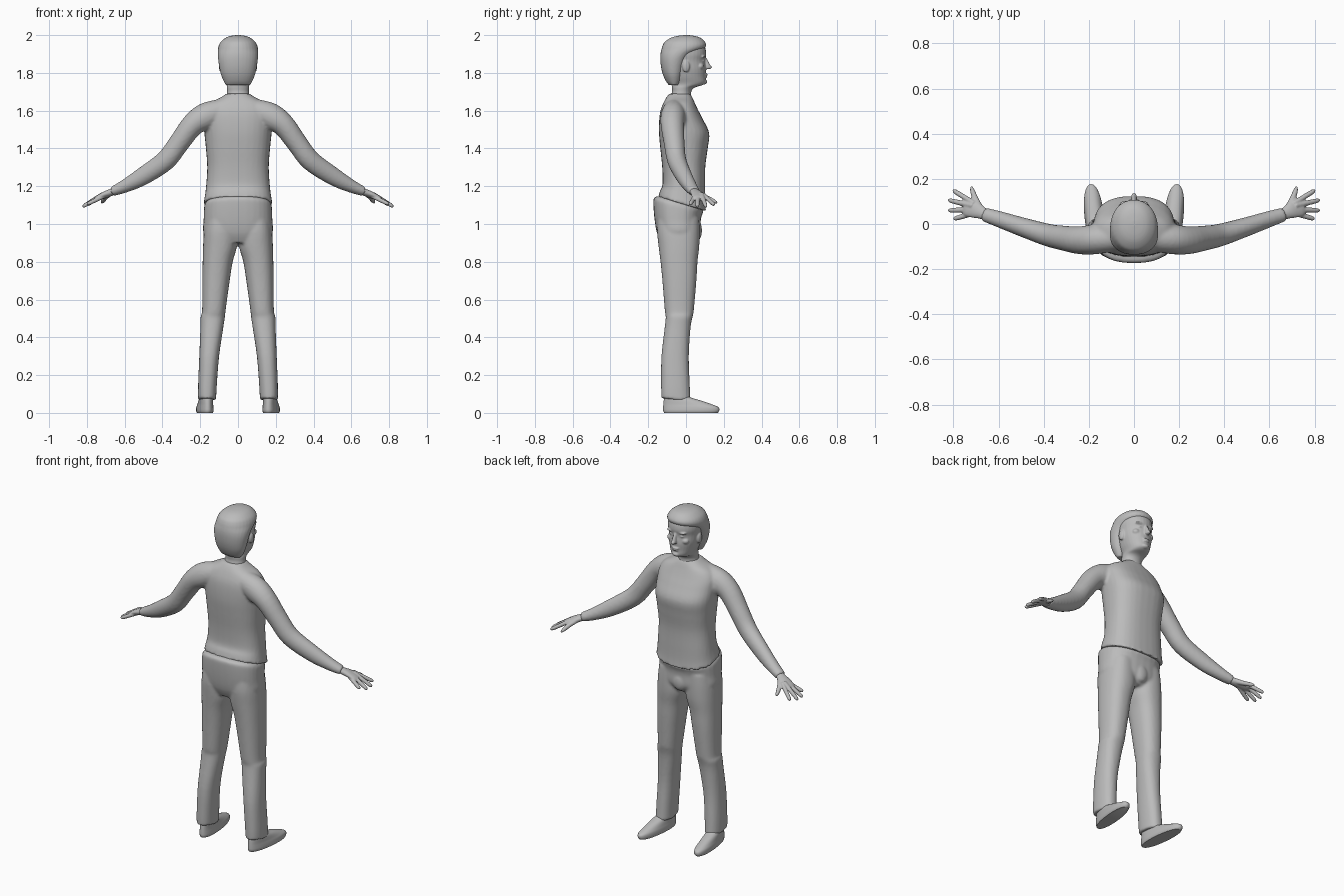
import bpy, bmesh, math
from mathutils import Vector, Matrix

grey = bpy.data.materials.new("plain_grey")
grey.diffuse_color = (0.5, 0.5, 0.5, 1)


def smooth_rows(rows, k=4):
    """Catmull-Rom interpolation of section rows."""
    out = []
    for i in range(len(rows) - 1):
        a, b, c, d = (rows[max(i - 1, 0)], rows[i], rows[i + 1], rows[min(i + 2, len(rows) - 1)])
        for s in range(k):
            t = s / k
            out.append([0.5 * (2 * q + (r - p) * t + (2 * p - 5 * q + 4 * r - u) * t * t
                               + (3 * q - p - 3 * r + u) * t ** 3)
                        for p, q, r, u in zip(a, b, c, d)])
    return out + [list(rows[-1])]


def oval(n, p):
    """Unit superellipse points."""
    pts = []
    for i in range(n):
        c, s = math.cos(2 * math.pi * i / n), math.sin(2 * math.pi * i / n)
        pts.append((math.copysign(abs(c) ** (2 / p), c), math.copysign(abs(s) ** (2 / p), s)))
    return pts


def skin_rings(bm, rings):
    vs = [[bm.verts.new(co) for co in r] for r in rings]
    n = len(vs[0])
    for a, b in zip(vs, vs[1:]):
        for i in range(n):
            bm.faces.new((a[i], a[(i + 1) % n], b[(i + 1) % n], b[i]))
    bm.faces.new(vs[0][::-1])
    bm.faces.new(vs[-1])


def loft(bm, rows, side=1, p=2.2, shear=0, n=32):
    """Level sections: z, x min, x max, y min, y max, tilt."""
    rings = []
    for z, x0, x1, y0, y1, tilt in smooth_rows(rows):
        cx, cy, rx, ry = (x0 + x1) / 2, (y0 + y1) / 2, (x1 - x0) / 2, (y1 - y0) / 2
        ring = []
        for u, v in oval(n, p):
            y = cy + ry * v
            ring.append((side * (cx + rx * u + shear * y), y, z + tilt * y))
        rings.append(ring)
    skin_rings(bm, rings)


def body(rows):
    """Symmetric level sections: z, half width, y min, y max, optional tilt."""
    return [(r[0], -r[1], r[1], r[2], r[3], r[4] if len(r) > 4 else 0) for r in rows]


def tube(bm, rows, side=1, n=20):
    """Sections across a path: x, y, z, upright radius, flat radius."""
    rows = smooth_rows(rows)
    rings = []
    for i, r in enumerate(rows):
        t = (Vector(rows[min(i + 1, len(rows) - 1)][:3]) - Vector(rows[max(i - 1, 0)][:3])).normalized()
        flat = t.cross(Vector((0, 0, 1))).normalized()
        up = flat.cross(t)
        ring = [Vector(r[:3]) + flat * u * r[4] + up * v * r[3] for u, v in oval(n, 2)]
        rings.append([(side * c.x, c.y, c.z) for c in ring])
    skin_rings(bm, rings)


def blob(bm, loc, size):
    bmesh.ops.create_uvsphere(bm, u_segments=20, v_segments=12, radius=1,
                              matrix=Matrix.Translation(loc) @ Matrix.Diagonal((*size, 1)))


def finish(bm, name, voxel=0, smooth=4):
    """Make the object; a voxel size fuses overlapping pieces into one skin."""
    bmesh.ops.recalc_face_normals(bm, faces=bm.faces)
    me = bpy.data.meshes.new(name)
    bm.to_mesh(me)
    bm.free()
    ob = bpy.data.objects.new(name, me)
    bpy.context.collection.objects.link(ob)
    me.materials.append(grey)
    if voxel:
        m = ob.modifiers.new("fuse", 'REMESH')
        m.mode, m.voxel_size, m.use_smooth_shade = 'VOXEL', voxel, True
        s = ob.modifiers.new("soften", 'SMOOTH')
        s.factor, s.iterations = 0.5, smooth
    else:
        bpy.context.view_layer.objects.active = ob
        ob.select_set(True)
        bpy.ops.object.shade_smooth_by_angle(angle=math.radians(50))
        ob.select_set(False)
    return ob


# Shirt with sleeves
bm = bmesh.new()
loft(bm, body([(1.10, .183, -.147, .106, -.3), (1.14, .176, -.138, .102, -.25),
               (1.20, .169, -.124, .101, -.1), (1.30, .163, -.126, .102), (1.40, .170, -.136, .115),
               (1.48, .178, -.143, .123), (1.55, .182, -.142, .092), (1.60, .178, -.135, .066),
               (1.64, .150, -.120, .047), (1.67, .092, -.104, .034), (1.69, .062, -.088, .022)]), p=2.5)
for s in (1, -1):
    tube(bm, [(.08, -.06, 1.605, .06, .06), (.17, -.068, 1.57, .072, .066), (.24, -.072, 1.525, .061, .062),
              (.315, -.062, 1.425, .055, .055), (.385, -.048, 1.335, .054, .050),
              (.505, -.010, 1.252, .048, .042), (.60, .022, 1.20, .035, .036),
              (.665, .043, 1.172, .025, .031)], s)
finish(bm, "shirt", 0.008)

# Trousers: pelvis, fly and two legs
bm = bmesh.new()
loft(bm, body([(.90, .135, -.13, .045), (.95, .182, -.153, .075), (1.02, .182, -.166, .078),
               (1.075, .180, -.173, .088, -.2), (1.09, .176, -.168, .092, -.3),
               (1.108, .165, -.135, .088, -.3)]), p=2.4)
blob(bm, (0, .058, .965), (.045, .027, .055))
for s in (1, -1):
    loft(bm, [(.065, .116, .212, -.130, .024, -.1), (.15, .112, .211, -.132, .020, 0),
              (.30, .100, .205, -.130, .015, 0), (.45, .078, .199, -.113, .024, 0),
              (.51, .069, .198, -.107, .035, 0), (.54, .066, .190, -.112, .041, 0),
              (.70, .044, .189, -.125, .055, 0), (.80, .028, .187, -.135, .061, 0),
              (.88, .006, .185, -.145, .070, 0), (.96, .004, .180, -.153, .072, 0),
              (1.03, .01, .170, -.150, .070, 0)], s, p=2.3)
finish(bm, "trousers", 0.008)

# Hands with four fingers and a thumb
bm = bmesh.new()
fingers = [((.735, .108, 1.140), (.802, .150, 1.100)), ((.745, .088, 1.140), (.823, .106, 1.091)),
           ((.742, .063, 1.139), (.823, .060, 1.091)), ((.730, .042, 1.138), (.800, .022, 1.104))]
for s in (1, -1):
    tube(bm, [(.63, .031, 1.186, .02, .024), (.665, .045, 1.170, .019, .026),
              (.70, .062, 1.156, .018, .037), (.735, .074, 1.141, .014, .041),
              (.752, .078, 1.134, .010, .034)], s)
    for a, b in fingers:
        a, b = Vector(a), Vector(b)
        pts = [a + (b - a) * t for t in (-.4, .4, .85, 1)]
        tube(bm, [(*q, r, r) for q, r in zip(pts, (.012, .0115, .010, .005))], s, 12)
    tube(bm, [(.675, .060, 1.163, .014, .016), (.700, .105, 1.142, .013, .014),
              (.715, .145, 1.122, .011, .011), (.720, .166, 1.112, .005, .005)], s, 12)
finish(bm, "hands", 0.004, 3)

# Head and neck with facial features
bm = bmesh.new()
loft(bm, body([(1.60, .068, -.09, .00), (1.66, .064, -.085, .026), (1.70, .058, -.074, .028),
               (1.722, .059, -.075, .045), (1.735, .060, -.076, .086), (1.75, .064, -.08, .104),
               (1.78, .075, -.09, .104), (1.82, .085, -.10, .106), (1.865, .090, -.11, .101),
               (1.90, .094, -.115, .107), (1.94, .090, -.11, .099), (1.97, .068, -.08, .072),
               (1.985, .03, -.03, .03)]), p=2.1)
tube(bm, [(0, .092, 1.885, .010, .009), (0, .106, 1.86, .012, .010),
          (0, .114, 1.835, .014, .014), (0, .112, 1.822, .009, .014)])
blob(bm, (0, .117, 1.830), (.013, .021, .011))
blob(bm, (0, .099, 1.792), (.026, .016, .006))
blob(bm, (0, .098, 1.780), (.022, .016, .006))
blob(bm, (0, .093, 1.752), (.024, .020, .014))
for s in (1, -1):
    blob(bm, (s * .036, .089, 1.886), (.027, .015, .008))
    blob(bm, (s * .034, .088, 1.864), (.014, .011, .006))
    blob(bm, (s * .046, .075, 1.835), (.024, .020, .018))
    blob(bm, (s * .090, .000, 1.835), (.011, .020, .032))
finish(bm, "head", 0.004, 4)

# Hair, swept over the forehead
bm = bmesh.new()
loft(bm, body([(1.735, .064, -.090, -.035), (1.755, .075, -.106, -.022), (1.79, .090, -.122, -.010),
               (1.83, .099, -.132, .002), (1.87, .105, -.136, .020), (1.90, .107, -.135, .050),
               (1.925, .106, -.130, .093), (1.945, .102, -.124, .107), (1.965, .091, -.112, .100),
               (1.985, .067, -.082, .078), (1.995, .042, -.050, .050), (2.0, .012, -.01, .015)]), p=2.1)
finish(bm, "hair", 0.005, 3)

# Shoes, toes turned slightly out
for s, label in ((1, "right"), (-1, "left")):
    bm = bmesh.new()
    loft(bm, [(0, .133, .212, -.116, .168, 0), (.012, .129, .216, -.121, .176, 0),
              (.03, .130, .215, -.121, .172, 0), (.045, .133, .212, -.120, .138, 0),
              (.065, .136, .209, -.118, .080, 0), (.085, .138, .205, -.115, .018, 0),
              (.11, .140, .200, -.110, .000, 0)], s, p=2.2, shear=.1)
    finish(bm, label + "_shoe")
